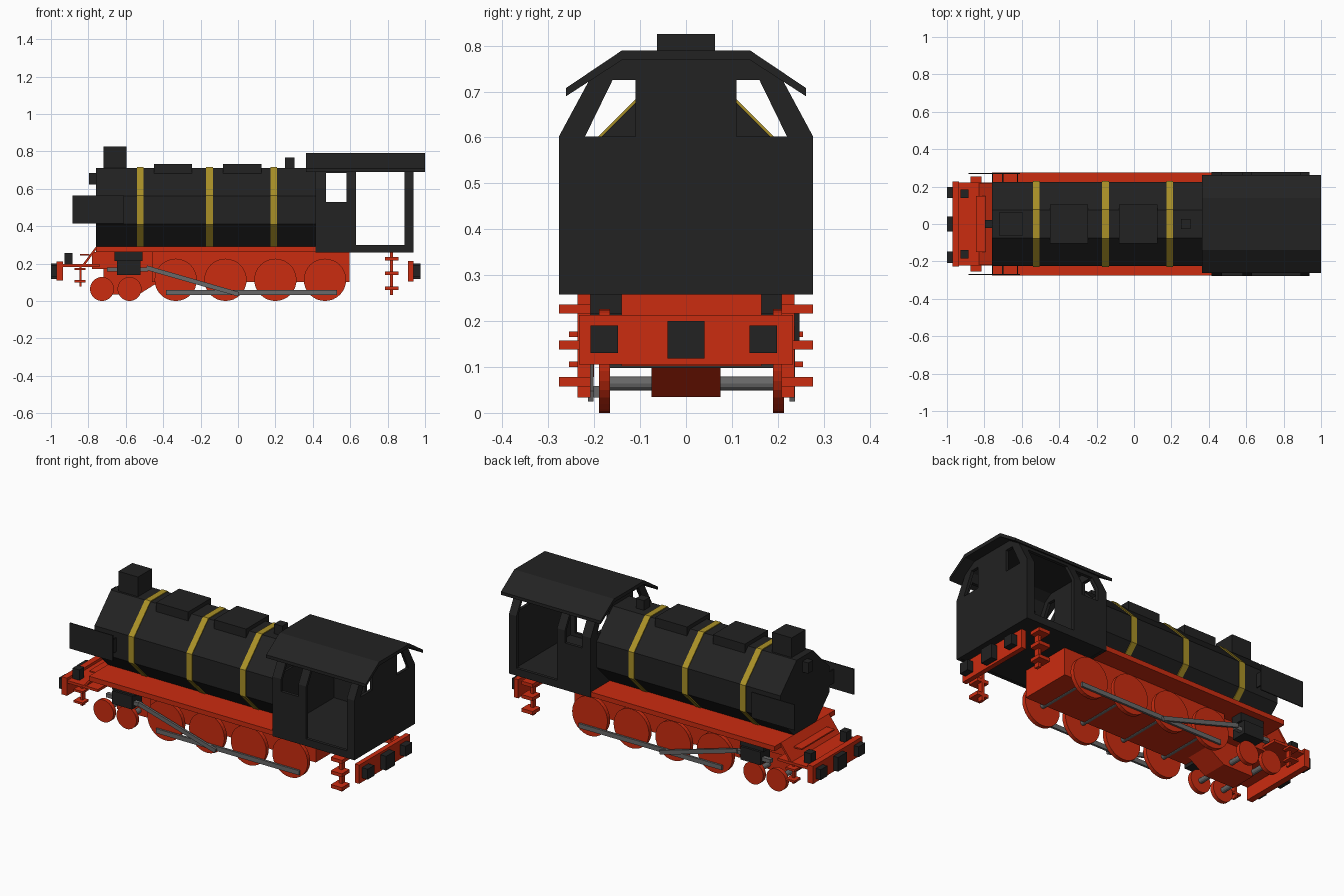
import bpy, bmesh, math
from mathutils import Vector

if "Cube" in bpy.data.objects:
    bpy.data.objects.remove(bpy.data.objects["Cube"])


def material(name, rgb):
    m = bpy.data.materials.new(name)
    m.diffuse_color = (*rgb, 1)
    m.use_nodes = True
    m.node_tree.nodes["Principled BSDF"].inputs["Base Color"].default_value = m.diffuse_color
    return m


BLACK = material("soot_black", (0.016, 0.016, 0.016))
RED = material("signal_red", (0.60, 0.025, 0.005))
BRASS = material("brass_yellow", (0.40, 0.28, 0.02))
STEEL = material("rod_grey", (0.14, 0.14, 0.14))
CY = 0.012  # the running gear sits slightly off centre


def prism(pts, a, b, axis='x'):
    """Polygon (y,z) swept along x, or (x,z) swept along y."""
    if axis == 'x':
        return [[(t, p, q) for p, q in pts] for t in (a, b)]
    return [[(p, t, q) for p, q in pts] for t in (a, b)]


def box(x0, x1, y0, y1, z0, z1):
    return prism([(y0, z0), (y1, z0), (y1, z1), (y0, z1)], x0, x1)


def disc(x, z, r, y0, y1, n=32):
    ring = [(x + r * math.cos(2 * math.pi * i / n), z + r * math.sin(2 * math.pi * i / n)) for i in range(n)]
    return prism(ring, y0, y1, 'y')


def flip(piece, c=0.0):
    return [[(x, 2 * c - y, z) for x, y, z in ring] for ring in piece]


def part(name, mat, pieces, mirror=None):
    """One object from swept pieces, optionally mirrored about y = mirror."""
    if mirror is not None:
        pieces = pieces + [flip(p, mirror) for p in pieces]
    bm = bmesh.new()
    for a, b in pieces:
        va, vb = [bm.verts.new(v) for v in a], [bm.verts.new(v) for v in b]
        n = len(va)
        faces = [bm.faces.new(va), bm.faces.new(vb[::-1])]
        for i in range(n):
            j = (i + 1) % n
            faces.append(bm.faces.new((va[j], va[i], vb[i], vb[j])))
        bmesh.ops.recalc_face_normals(bm, faces=faces)
    me = bpy.data.meshes.new(name)
    bm.to_mesh(me)
    bm.free()
    me.materials.append(mat)
    ob = bpy.data.objects.new(name, me)
    bpy.context.collection.objects.link(ob)
    return ob


# Boiler: eight-sided barrel with brass bands
def octagon(r, h, z=0.487):
    return [(r, z - h), (r, z + h), (h, z + r), (-h, z + r), (-r, z + h), (-r, z - h), (-h, z - r), (h, z - r)]


part("boiler", BLACK, [prism(octagon(0.224, 0.075), -0.76, 0.42)])
part("boiler_bands", BRASS, [prism(octagon(0.229, 0.077), x, x + 0.035) for x in (-0.54, -0.17, 0.173)])
part("chimney", BLACK, [box(-0.72, -0.595, -0.063, 0.063, 0.69, 0.825)])
part("domes", BLACK, [box(x, x + 0.205, -0.105, 0.105, 0.675, 0.733) for x in (-0.45, -0.08)])
part("whistle", BLACK, [box(0.25, 0.302, -0.027, 0.027, 0.70, 0.767)])
part("smokebox_lamp", BLACK, [box(-0.797, -0.75, -0.022, 0.022, 0.623, 0.685)])

# Smoke deflectors on thin brackets
part("smoke_deflectors", BLACK, [box(-0.885, -0.61, 0.267, 0.273, 0.415, 0.563)]
     + [box(x, x + 0.006, 0.21, 0.268, 0.45, 0.53) for x in (-0.76, -0.705, -0.625)], mirror=0)

# Running board, sloping front plate and front deck
part("running_board", RED, [box(-0.76, 0.42, -0.276, 0.276, 0.262, 0.29)])
part("front_slope", RED, [prism([(-0.76, 0.29), (-0.76, 0.272), (-0.82, 0.19), (-0.835, 0.19)], -0.22, 0.22, 'y')])
part("front_deck", RED, [box(-0.94, -0.74, -0.222, 0.222, 0.182, 0.197)])
part("deck_ledge", RED, [box(-0.845, -0.795, -0.15, 0.15, 0.243, 0.251)])

# Main frame and leading truck frame
part("main_frame", RED, [box(-0.46, 0.596, CY - 0.153, CY + 0.153, 0.102, 0.263),
                         box(-0.78, -0.46, CY - 0.12, CY + 0.12, 0.17, 0.263)])
part("truck_frame", RED, [prism([(-0.72, 0.035), (-0.53, 0.035), (-0.42, 0.104), (-0.42, 0.18), (-0.72, 0.18)],
                                -0.075, 0.075, 'y')])

# Wheels, axles, rods and cylinders
drivers, leaders = (-0.333, -0.067, 0.2, 0.465), (-0.727, -0.58)
wheels = [(x, 0.113) for x in drivers] + [(x, 0.064) for x in leaders]
part("wheels", RED, [disc(x, r, r, CY + 0.178, CY + 0.202) for x, r in wheels], mirror=CY)
part("axles", STEEL, [disc(x, r, 0.015, CY - 0.18, CY + 0.18, 12) for x, r in wheels])
part("coupling_rods", STEEL, [box(-0.385, 0.53, CY + 0.20, CY + 0.213, 0.033, 0.059)], mirror=CY)
a, b = Vector((-0.49, 0.178)), Vector((0.003, 0.036))
n = (b - a).orthogonal().normalized() * 0.012
part("connecting_rods", STEEL, [prism([a + n, b + n, b - n, a - n], CY + 0.213, CY + 0.226, 'y')], mirror=CY)
part("piston_rods", STEEL, [box(-0.70, -0.48, CY + 0.195, CY + 0.219, 0.158, 0.18)], mirror=CY)
part("cylinders", BLACK, [box(-0.66, -0.51, CY + 0.15, CY + 0.222, 0.215, 0.263),
                          box(-0.648, -0.522, CY + 0.145, CY + 0.235, 0.14, 0.216)], mirror=CY)

# Buffer beams, buffers and front lamps
part("buffer_beams", RED, [box(-0.97, -0.935, -0.226, 0.226, 0.11, 0.212),
                           box(0.91, 0.938, -0.233, 0.233, 0.105, 0.213)])
for name, x0, x1 in (("front_buffers", -1.0, -0.968), ("rear_buffers", 0.936, 0.975)):
    part(name, BLACK, [box(x0, x1, -0.04, 0.04, 0.118, 0.2)]
         + [box(x0, x1, y - 0.03, y + 0.03, 0.13, 0.19) for y in (-0.178, 0.168)])
part("front_lamps", BLACK, [box(-0.928, -0.885, 0.14, 0.185, 0.195, 0.257)], mirror=0)

# Steps: an upright with treads
part("cab_steps", RED, [box(0.812, 0.83, 0.208, 0.236, 0.033, 0.265)]
     + [box(0.787, 0.858, 0.208, 0.277, z, z + 0.02) for z in (0.058, 0.138, 0.216)], mirror=0)
part("front_steps", RED, [box(-0.848, -0.836, 0.2, 0.225, 0.078, 0.185)]
     + [box(-0.873, -0.815, 0.2, 0.255, z, z + 0.012) for z in (0.1, 0.165)], mirror=0)


# Cab: sides bend inward above the waist, with window and door openings
def side_y(z):
    return 0.277 if z <= 0.602 else 0.277 - (z - 0.602) * 0.54


def side(x0, x1, z0, z1):
    zs = [z0] + ([0.602] if z0 < 0.602 < z1 else []) + [z1]
    return prism([(side_y(z), z) for z in zs] + [(side_y(z) - 0.018, z) for z in zs[::-1]], x0, x1)


TOP = 0.735
part("cab_sides", BLACK, [side(0.415, 0.47, 0.258, TOP), side(0.47, 0.58, 0.258, 0.53), side(0.47, 0.58, 0.685, TOP),
                          side(0.58, 0.63, 0.258, TOP), side(0.63, 0.89, 0.258, 0.30), side(0.63, 0.89, 0.695, TOP),
                          side(0.89, 0.938, 0.258, TOP)], mirror=0)

# Cab end walls, pieced around a slanted window on each side
for name, x0, x1 in (("cab_front_wall", 0.415, 0.432), ("cab_rear_wall", 0.921, 0.938)):
    part(name, BLACK, [
        prism([(0, 0.258), (0.276, 0.258), (0.276, 0.602), (0, 0.602)], x0, x1),
        prism([(0, 0.602), (0.11, 0.602), (0.11, 0.772), (0, 0.772)], x0, x1),
        prism([(0.22, 0.602), (0.276, 0.602), (0.204, 0.736), (0.16, 0.725)], x0, x1),
        prism([(0.11, 0.725), (0.16, 0.725), (0.204, 0.736), (0.145, 0.772), (0.11, 0.772)], x0, x1)], mirror=0)
part("cab_floor", BLACK, [box(0.42, 0.93, -0.265, 0.265, 0.26, 0.28)])
roof = [(0.261, 0.69), (0.261, 0.708), (0.139, 0.79)]
under = [(0.139, 0.769)]
part("cab_roof", BLACK, [prism(roof + under, 0.363, 1.0),
                         flip(prism(roof + under, 0.363, 1.0)),
                         box(0.363, 1.0, -0.139, 0.139, 0.769, 0.79)])
